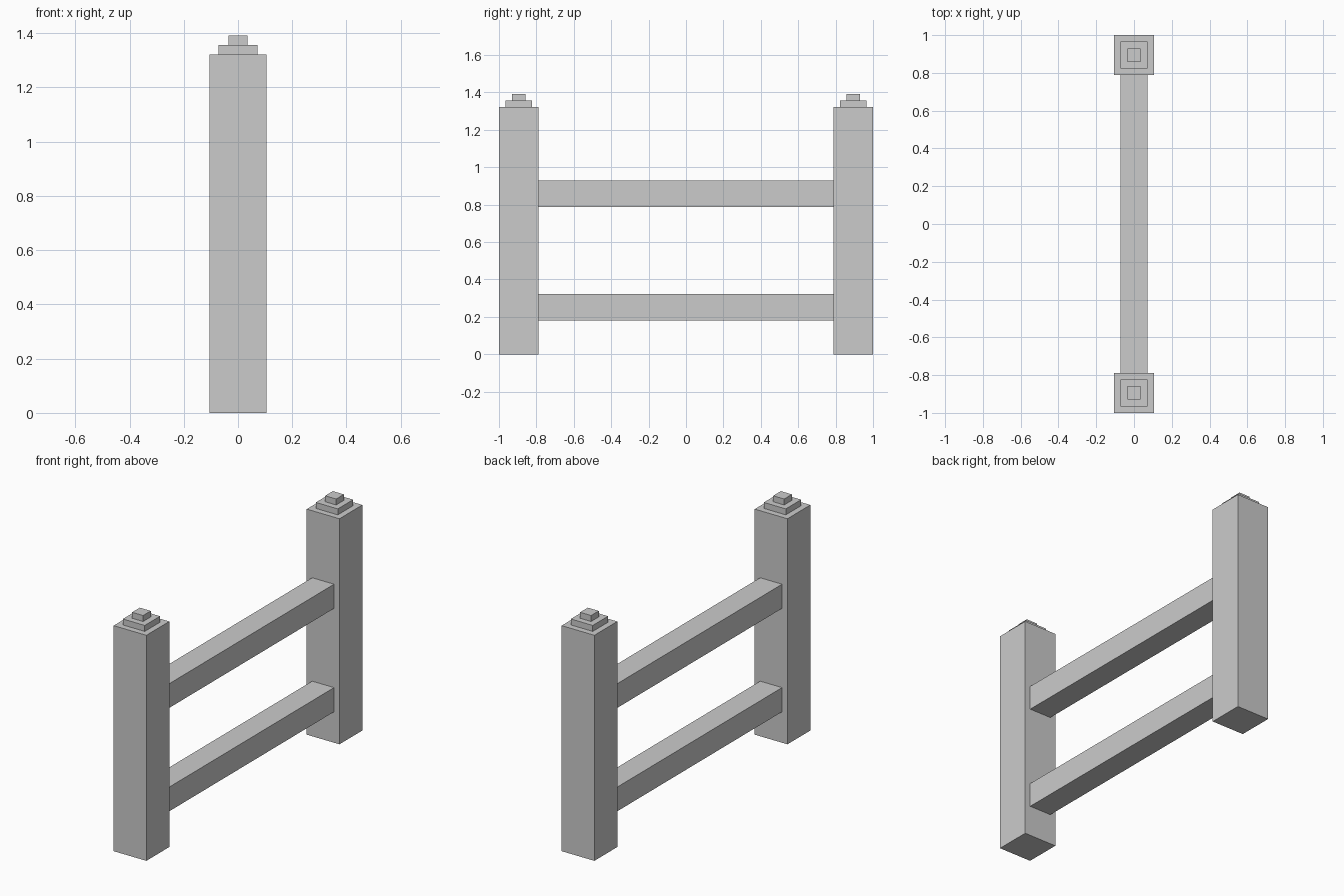
import bpy

if "Cube" in bpy.data.objects:
    bpy.data.objects.remove(bpy.data.objects["Cube"])

POST = 0.212      # post width
RAIL = 0.142      # rail and lower cap width
TIP = 0.071       # upper cap width
POST_Y = 1 - POST / 2


def box(name, size, center_y, bottom):
    """Box centred on x, standing on the given height."""
    bpy.ops.mesh.primitive_cube_add(size=1, location=(0, center_y, bottom + size[2] / 2))
    obj = bpy.context.object
    obj.name = name
    obj.scale = size
    bpy.ops.object.transform_apply(location=False, rotation=False, scale=True)
    return obj


# Posts with stepped caps
for side, sign in (("front", -1), ("back", 1)):
    y = sign * POST_Y
    box(side + "_post", (POST, POST, 1.322), y, 0)
    box(side + "_cap_lower", (RAIL, RAIL, 0.035), y, 1.322)
    box(side + "_cap_upper", (TIP, TIP, 0.035), y, 1.357)

# Rails between the inner post faces
for level, z in (("lower", 0.181), ("upper", 0.787)):
    box(level + "_rail", (RAIL, 2 * (1 - POST), RAIL), 0, z)
